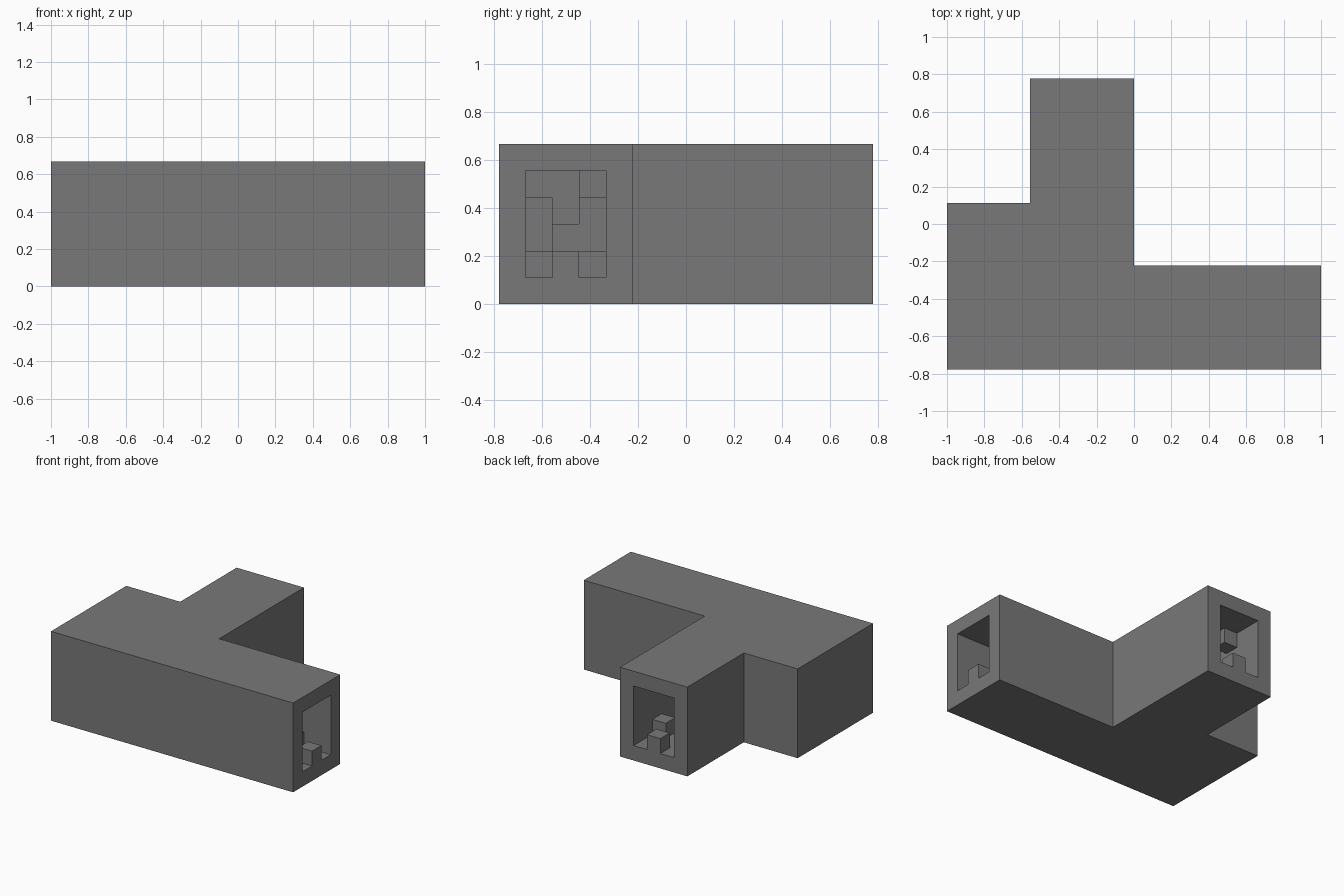
import bpy
import bmesh
from mathutils import Vector

U = 1 / 9  # grid unit

default = bpy.data.objects.get("Cube")
if default:
    bpy.data.objects.remove(default)

grey = bpy.data.materials.new("stone grey")
grey.use_nodes = True
colour = (0.19, 0.19, 0.19, 1)
grey.diffuse_color = colour
grey.node_tree.nodes["Principled BSDF"].inputs["Base Color"].default_value = colour


def prism(name, outline, bottom, top):
    """Extrude a plan outline, in grid units, from bottom to top."""
    bm = bmesh.new()
    base = bm.faces.new([bm.verts.new((x * U, y * U, bottom * U)) for x, y in outline])
    side = bmesh.ops.extrude_face_region(bm, geom=[base])["geom"]
    verts = [v for v in side if isinstance(v, bmesh.types.BMVert)]
    bmesh.ops.translate(bm, verts=verts, vec=Vector((0, 0, (top - bottom) * U)))
    bmesh.ops.recalc_face_normals(bm, faces=bm.faces)
    mesh = bpy.data.meshes.new(name)
    bm.to_mesh(mesh)
    bm.free()
    mesh.materials.append(grey)
    obj = bpy.data.objects.new(name, mesh)
    bpy.context.collection.objects.link(obj)
    return obj


def block(name, x, y, z, height=1):
    return prism(name, [(x, y), (x + 1, y), (x + 1, y + 1), (x, y + 1)], z, z + height)


# Outer shell: long hall, square corner and rear wing
shell = prism("outer_walls", [(-9, -7), (9, -7), (9, -2), (0, -2),
                              (0, 7), (-5, 7), (-5, 1), (-9, 1)], 0, 6)

# Hollow passages, open at the end of each wing
hollow = prism("passage_cutter", [(-8, -6), (10, -6), (10, -3), (-1, -3),
                                  (-1, 8), (-4, 8), (-4, 0), (-8, 0)], 1, 5)
cut = shell.modifiers.new("passages", "BOOLEAN")
cut.operation = "DIFFERENCE"
cut.solver = "EXACT"
cut.object = hollow
bpy.context.view_layer.objects.active = shell
bpy.ops.object.modifier_apply(modifier=cut.name)
bpy.data.objects.remove(hollow)

# Obstacles in the side passage
block("side_doorstep", 8, -5, 1)
block("side_floor_block_rear", 6, -4, 1)
block("side_floor_block_front", 4, -6, 1)
block("side_ceiling_block", 4, -4, 4)
block("side_wall_block", 2, -6, 2, 2)
block("side_low_pillar", 0, -5, 1, 2)
block("side_tall_pillar", 0, -4, 1, 3)

# Obstacles in the rear passage
block("rear_doorstep", -3, 6, 1)
block("rear_floor_block", -2, 4, 1)
block("rear_ceiling_block", -4, 4, 4)
